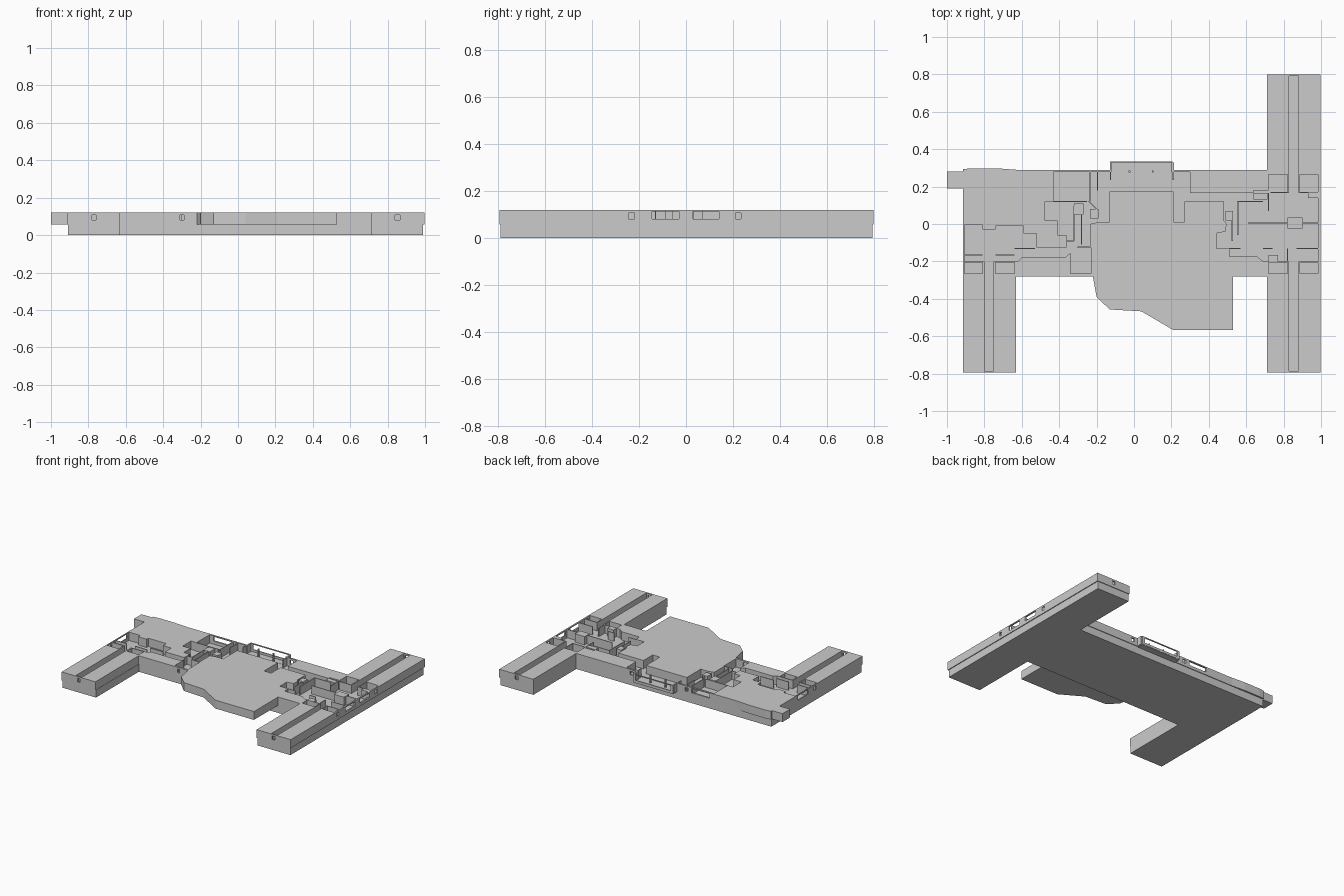
import bpy, bmesh

FLOOR, TOP = 0.057, 0.12


def prism(name, pts, z0, z1):
    """Extrude a plan outline between two heights."""
    bm = bmesh.new()
    face = bm.faces.new([bm.verts.new((x, y, z0)) for x, y in pts])
    up = bmesh.ops.extrude_face_region(bm, geom=[face])["geom"]
    bmesh.ops.translate(bm, vec=(0, 0, z1 - z0),
                        verts=[v for v in up if isinstance(v, bmesh.types.BMVert)])
    bmesh.ops.recalc_face_normals(bm, faces=bm.faces)
    me = bpy.data.meshes.new(name)
    bm.to_mesh(me)
    bm.free()
    ob = bpy.data.objects.new(name, me)
    bpy.context.collection.objects.link(ob)
    return ob


def rect(x0, x1, y0, y1):
    return [(x0, y0), (x1, y0), (x1, y1), (x0, y1)]


def cut(target, pts, z0=FLOOR - 0.02, z1=TOP + 0.05):
    """Carve a plan outline out of the target."""
    cutter = prism("cutter", pts, z0, z1)
    cutter.hide_render = True
    mod = target.modifiers.new("cut", 'BOOLEAN')
    mod.operation, mod.solver, mod.object = 'DIFFERENCE', 'EXACT', cutter
    bpy.context.view_layer.objects.active = target
    bpy.ops.object.modifier_apply(modifier=mod.name)
    bpy.data.objects.remove(cutter)


# Ground storey: main bar with three wings
prism("ground_storey", [
    (-0.91, -0.79), (-0.63, -0.79), (-0.63, -0.28), (0.715, -0.28), (0.715, -0.79),
    (0.99, -0.79), (0.99, 0.795), (0.715, 0.795), (0.715, 0.285), (-0.91, 0.285)], 0, FLOOR)

# Upper storey outline, with the overhanging hall, rear bay and side bay
upper = prism("upper_storey", [
    (-0.913, -0.795), (-0.632, -0.795), (-0.632, -0.28), (-0.22, -0.28), (-0.2, -0.39),
    (-0.13, -0.457), (0.04, -0.467), (0.21, -0.567), (0.53, -0.567), (0.53, -0.28),
    (0.712, -0.28), (0.712, -0.795), (0.996, -0.795), (0.996, 0.8), (0.712, 0.8),
    (0.712, 0.29), (0.207, 0.29), (0.207, 0.335), (-0.127, 0.335), (-0.127, 0.29),
    (-0.63, 0.29), (-0.74, 0.298), (-0.87, 0.298), (-0.913, 0.293), (-0.913, 0.28),
    (-1.0, 0.28), (-1.0, 0.19), (-0.913, 0.19)], FLOOR, TOP)

# Open rooms, west to east through the rear gallery
west = [(-0.905, -0.2), (-0.62, -0.2), (-0.6, -0.18), (-0.37, -0.18), (-0.3, -0.12),
        (-0.235, -0.12), (-0.235, 0.0), (-0.19, 0.01), (-0.13, 0.01), (-0.13, 0.175)]
west_back = [(0.04, 0.175), (0.04, 0.328), (-0.12, 0.328), (-0.12, 0.277), (-0.43, 0.277),
             (-0.43, 0.12), (-0.475, 0.12), (-0.475, 0.02), (-0.41, 0.02), (-0.41, -0.06),
             (-0.36, -0.06), (-0.36, -0.125), (-0.52, -0.125), (-0.52, -0.05),
             (-0.59, -0.05), (-0.59, -0.01), (-0.74, -0.01), (-0.74, -0.03),
             (-0.81, -0.03), (-0.81, -0.005), (-0.905, -0.005)]
east = [(0.03, 0.175), (0.21, 0.175), (0.21, 0.01), (0.27, 0.01), (0.27, 0.12),
        (0.48, 0.12), (0.48, 0.02), (0.495, 0.0), (0.49, -0.04), (0.44, -0.05),
        (0.44, -0.13), (0.51, -0.13), (0.51, -0.175), (0.66, -0.175), (0.69, -0.2),
        (0.985, -0.2)]
east_back = [(0.985, 0.165), (0.3, 0.165), (0.3, 0.277), (0.2, 0.277), (0.2, 0.328),
             (0.03, 0.328)]
cut(upper, west + west_back)
cut(upper, east + east_back)

# Wing corridors and small rooms
for r in [(-0.80, -0.75, -0.785, -0.19), (0.83, 0.88, -0.785, -0.19),
          (0.83, 0.88, 0.16, 0.79), (-0.34, -0.23, -0.265, -0.125),
          (-0.905, -0.81, -0.265, -0.206), (-0.74, -0.64, -0.265, -0.206),
          (0.72, 0.822, -0.265, -0.206), (0.888, 0.985, -0.265, -0.206),
          (0.888, 0.985, 0.171, 0.265), (0.72, 0.822, 0.171, 0.265),
          (0.64, 0.73, 0.155, 0.18)]:
    cut(upper, rect(*r))

# Window openings: plan box plus sill and head heights
for *r, z0, z1 in [
        (-0.78, -0.76, -0.85, -0.76, 0.08, 0.107), (0.84, 0.865, -0.85, -0.76, 0.08, 0.107),
        (0.84, 0.865, 0.77, 0.85, 0.08, 0.107), (-0.31, -0.29, -0.3, -0.24, 0.08, 0.107),
        (-0.105, 0.185, 0.3, 0.36, 0.075, 0.113), (-0.40, -0.25, 0.25, 0.31, 0.08, 0.113),
        (-0.22, -0.195, 0.25, 0.31, 0.08, 0.107), (0.24, 0.265, 0.25, 0.31, 0.08, 0.107),
        (-0.93, -0.89, -0.15, -0.03, 0.08, 0.113), (-0.93, -0.89, -0.245, -0.22, 0.08, 0.107)]:
    cut(upper, rect(*r), z0, z1)
for y0, y1 in [(-0.245, -0.22), (-0.145, -0.03), (0.03, 0.14), (0.21, 0.235)]:
    cut(upper, rect(0.96, 1.02, y0, y1), 0.08, 0.113 if y1 - y0 > 0.05 else 0.107)

# Floor plate under the rear bay
prism("rear_bay_floor", rect(-0.125, 0.205, 0.28, 0.333), FLOOR - 0.004, FLOOR + 0.001)

# Thin partitions
W = 0.006
for i, (x0, x1, y) in enumerate([
        (0.61, 0.985, 0.005), (0.69, 0.74, -0.13), (0.87, 0.985, -0.13), (0.51, 0.57, -0.13),
        (0.55, 0.69, 0.12), (-0.905, -0.81, -0.165), (-0.74, -0.64, -0.165),
        (-0.64, -0.53, -0.13), (-0.36, -0.32, -0.09), (-0.43, -0.25, 0.12)]):
    prism(f"partition_x_{i}", rect(x0, x1, y - W / 2, y + W / 2), FLOOR, TOP)
for i, (x, y0, y1) in enumerate([
        (0.555, -0.06, 0.12), (0.525, -0.09, 0.02), (0.82, -0.2, -0.13), (0.72, 0.07, 0.165),
        (-0.28, -0.11, 0.05), (-0.32, -0.09, 0.1), (-0.235, 0.12, 0.277),
        (-0.195, 0.18, 0.277), (0.21, 0.235, 0.328), (-0.125, 0.235, 0.328)]):
    prism(f"partition_y_{i}", rect(x - W / 2, x + W / 2, y0, y1), FLOOR, TOP)
prism("diagonal_partition", [(-0.245, 0.12), (-0.2, 0.075), (-0.195, 0.08), (-0.24, 0.125)],
      FLOOR, TOP)

# Solid cores and columns inside the open rooms
for i, r in enumerate([(0.82, 0.9, -0.025, 0.035), (0.64, 0.715, 0.13, 0.166),
                       (0.72, 0.77, -0.2, -0.165), (0.93, 0.985, 0.14, 0.172),
                       (-0.32, -0.27, 0.05, 0.11), (-0.235, -0.19, 0.03, 0.08),
                       (0.49, 0.53, 0.02, 0.07), (-0.03, -0.02, 0.275, 0.285),
                       (0.095, 0.105, 0.275, 0.285)]):
    prism(f"core_{i}", rect(*r), FLOOR, TOP)
